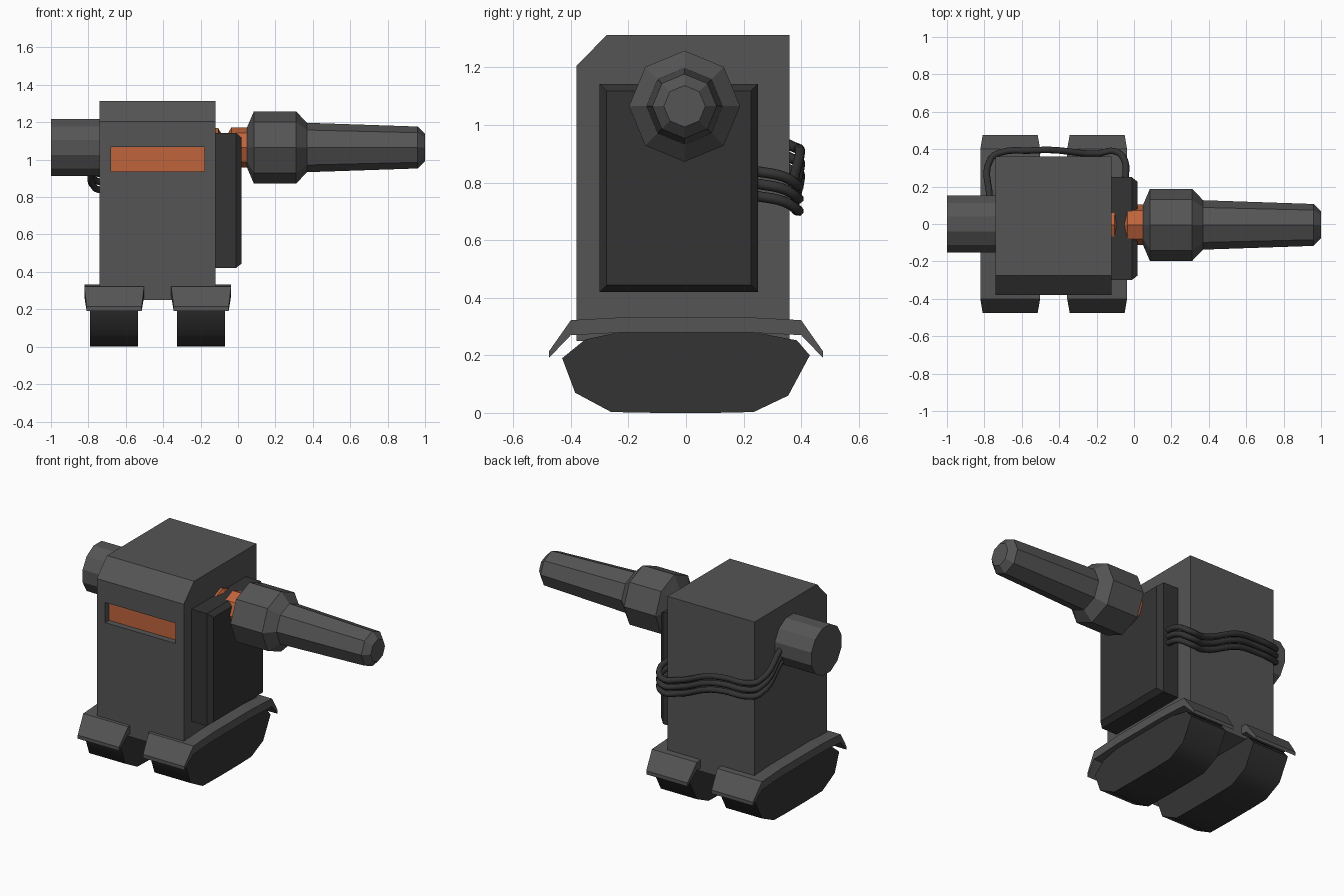
import bpy, bmesh, math
from mathutils import Vector

if "Cube" in bpy.data.objects:
    bpy.data.objects.remove(bpy.data.objects["Cube"])


def material(name, rgb):
    m = bpy.data.materials.new(name)
    m.diffuse_color = (*rgb, 1)
    m.use_nodes = True
    m.node_tree.nodes["Principled BSDF"].inputs["Base Color"].default_value = m.diffuse_color
    return m


GREY = material("mid grey", (0.09, 0.09, 0.09))
DARK = material("dark grey", (0.034, 0.034, 0.034))
ORANGE = material("orange", (0.53, 0.13, 0.046))


def finish(name, bm, *mats):
    bmesh.ops.recalc_face_normals(bm, faces=bm.faces)
    me = bpy.data.meshes.new(name)
    bm.to_mesh(me)
    bm.free()
    for m in mats:
        me.materials.append(m)
    ob = bpy.data.objects.new(name, me)
    bpy.context.collection.objects.link(ob)
    return ob


def prism(profile, x0, x1):
    """Side profile of (y, z) points extruded along x."""
    bm = bmesh.new()
    f = bm.faces.new([bm.verts.new((x0, y, z)) for y, z in profile])
    ext = bmesh.ops.extrude_face_region(bm, geom=[f])
    for v in ext["geom"]:
        if isinstance(v, bmesh.types.BMVert):
            v.co.x = x1
    bmesh.ops.recalc_face_normals(bm, faces=bm.faces)
    return bm


def lathe_x(name, profile, sides, mat, cy=0.0, cz=1.065, turn=0.0):
    """Faceted solid around the x axis from (x, radius) rings."""
    bm = bmesh.new()
    rings = []
    for x, r in profile:
        rings.append([bm.verts.new((x, cy + r * math.cos(turn + math.tau * i / sides),
                                    cz + r * math.sin(turn + math.tau * i / sides)))
                      for i in range(sides)])
    for a, b in zip(rings, rings[1:]):
        for i in range(sides):
            j = (i + 1) % sides
            bm.faces.new((a[i], a[j], b[j], b[i]))
    bm.faces.new(rings[0])
    bm.faces.new(rings[-1])
    return finish(name, bm, mat)


# Body with chamfered brow and a recessed visor slot
bm = prism([(-0.38, 0.25), (0.36, 0.25), (0.36, 1.313), (-0.275, 1.313), (-0.38, 1.205)],
           -0.74, -0.12)
front = next(f for f in bm.faces if f.normal.y < -0.99)
bmesh.ops.inset_individual(bm, faces=[front], thickness=0.05)
mid = front.calc_center_median()
for v in front.verts:
    v.co.x = -0.18 if v.co.x > mid.x else -0.68
    v.co.z = 1.067 if v.co.z > mid.z else 0.937
slot = bmesh.ops.extrude_face_region(bm, geom=[front])["geom"]
bmesh.ops.delete(bm, geom=[front], context="FACES_ONLY") if front.is_valid else None
for g in slot:
    if isinstance(g, bmesh.types.BMVert):
        g.co.y += 0.04
    elif isinstance(g, bmesh.types.BMFace):
        g.material_index = 1
finish("body", bm, GREY, ORANGE)

# Side panel with bevelled outer rim
bm = prism([(-0.30, 0.42), (0.25, 0.42), (0.25, 1.143), (-0.30, 1.143)], -0.13, -0.012)
outer = next(f for f in bm.faces if f.normal.x > 0.99)
bmesh.ops.inset_individual(bm, faces=[outer], thickness=0.035)
for v in outer.verts:
    v.co.x = 0.02
finish("side_panel", bm, DARK)

# Left shoulder drum
lathe_x("shoulder_drum", [(-1.0, 0.158), (-0.73, 0.158)], 12, GREY, turn=math.pi / 12)

# Right arm: grooved joint and octagonal barrel
lathe_x("arm_joint", [(-0.13, 0.104), (-0.105, 0.104), (-0.085, 0.065), (-0.06, 0.065),
                      (-0.035, 0.108), (0.07, 0.108)], 8, ORANGE, cy=-0.005)
lathe_x("arm_barrel", [(0.045, 0.10), (0.085, 0.193), (0.31, 0.193), (0.37, 0.132),
                       (0.96, 0.112), (1.0, 0.072)], 8, GREY, cy=-0.005)

# Tracks and fenders
TRACK = [(-0.43, 0.19), (-0.385, 0.07), (-0.26, 0.003), (-0.1, 0.0), (0.1, 0.0),
         (0.235, 0.003), (0.355, 0.06), (0.43, 0.2), (0.385, 0.252), (0.2, 0.287),
         (-0.2, 0.287), (-0.35, 0.255)]
FENDER = [(-0.475, 0.215), (-0.40, 0.322), (-0.2, 0.333), (0.2, 0.333), (0.40, 0.322),
          (0.475, 0.215), (0.475, 0.192), (0.40, 0.27), (0.2, 0.28), (-0.2, 0.28),
          (-0.40, 0.27), (-0.475, 0.192)]
for side, cx in (("left", -0.662), ("right", -0.197)):
    track = finish(side + "_track", prism(TRACK, cx - 0.128, cx + 0.128), DARK)
    bpy.context.view_layer.objects.active = track
    track.select_set(True)
    bpy.ops.object.shade_smooth_by_angle(angle=math.radians(62))
    track.select_set(False)
    bm = prism(FENDER, cx - 0.16, cx + 0.16)
    for v in bm.verts:
        if abs(v.co.y) > 0.45:
            v.co.x = cx + (v.co.x - cx) * 0.92
    finish(side + "_fender", bm, GREY)

# Three cables wrapped around the back, from panel to drum
PATH = [(-0.045, 0.24, 0.84), (-0.05, 0.34, 0.82), (-0.10, 0.388, 0.79), (-0.20, 0.376, 0.80),
        (-0.45, 0.396, 0.90), (-0.55, 0.393, 0.915), (-0.71, 0.383, 0.92),
        (-0.765, 0.35, 0.935), (-0.772, 0.13, 1.07)]
for k in range(3):
    cu = bpy.data.curves.new("cable", "CURVE")
    cu.dimensions = "3D"
    cu.bevel_depth = 0.018
    cu.bevel_resolution = 2
    cu.use_fill_caps = True
    cu.resolution_u = 5
    sp = cu.splines.new("BEZIER")
    sp.bezier_points.add(len(PATH) - 1)
    for p, co in zip(sp.bezier_points, PATH):
        p.co = Vector(co) - Vector((0, 0, 0.043 * k))
        p.handle_left_type = p.handle_right_type = "AUTO"
    cu.materials.append(DARK)
    ob = bpy.data.objects.new("cable_%d" % (k + 1), cu)
    bpy.context.collection.objects.link(ob)
